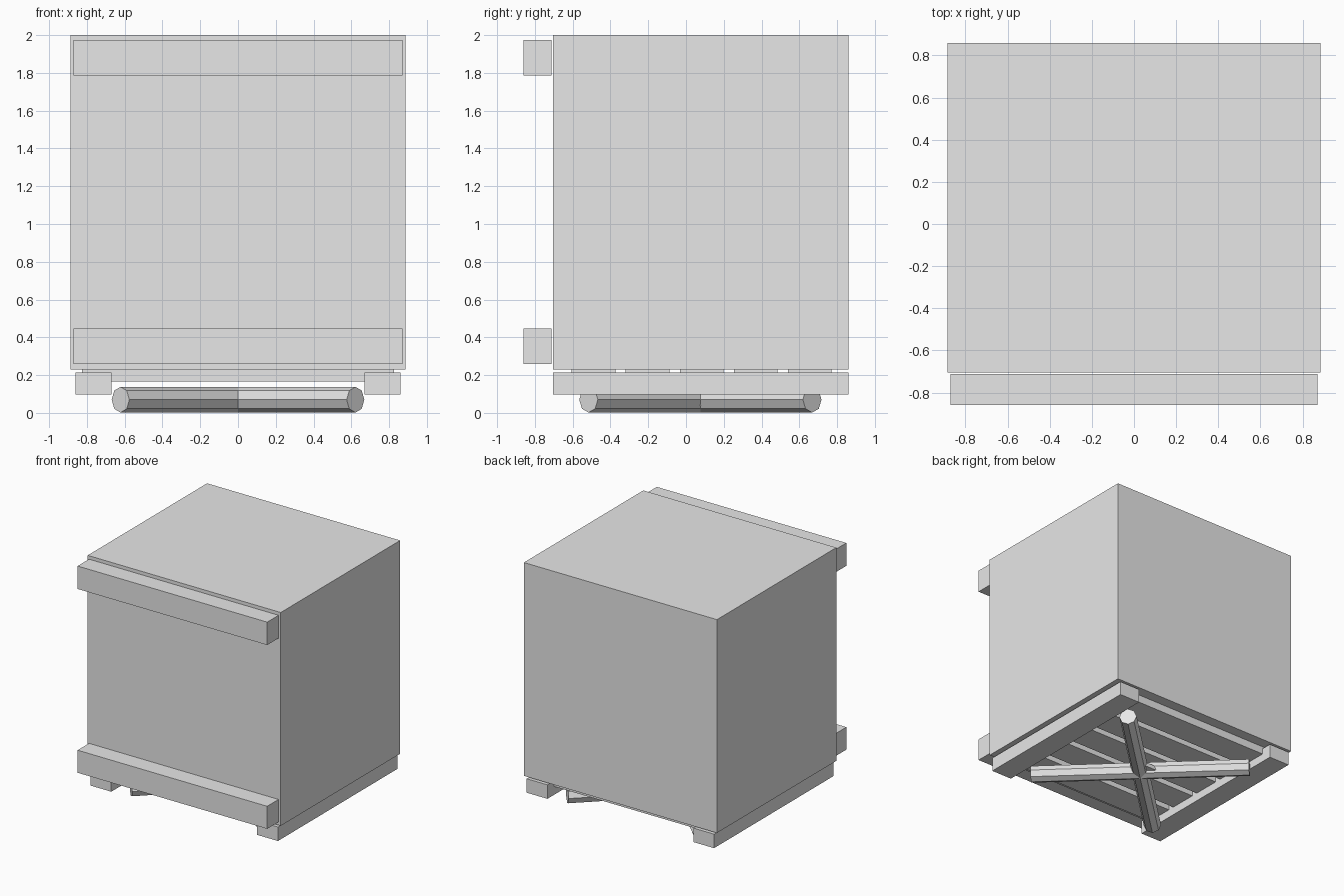
import bpy
import bmesh
from mathutils import Vector

default = bpy.data.objects.get("Cube")
if default:
    bpy.data.objects.remove(default)

# Single plain grey
grey = bpy.data.materials.new("plain_grey")
grey.use_nodes = True
grey.diffuse_color = (0.8, 0.8, 0.8, 1)
grey.node_tree.nodes["Principled BSDF"].inputs["Base Color"].default_value = (0.8, 0.8, 0.8, 1)


def finish(name, bm):
    bmesh.ops.recalc_face_normals(bm, faces=bm.faces)
    mesh = bpy.data.meshes.new(name)
    bm.to_mesh(mesh)
    bm.free()
    mesh.materials.append(grey)
    obj = bpy.data.objects.new(name, mesh)
    bpy.context.collection.objects.link(obj)
    return obj


def box(name, low, high):
    low, high = Vector(low), Vector(high)
    bm = bmesh.new()
    bmesh.ops.create_cube(bm, size=1)
    bmesh.ops.scale(bm, vec=high - low, verts=bm.verts)
    bmesh.ops.translate(bm, vec=(low + high) / 2, verts=bm.verts)
    return finish(name, bm)


FRONT, BACK = -0.705, 0.86

# Main cabinet
box("cabinet", (-0.886, FRONT, 0.23), (0.886, BACK, 2))

# Horizontal bars standing just off the front face
for name, low, high in (("upper_bar", 1.785, 1.975), ("lower_bar", 0.26, 0.447)):
    box(name, (-0.87, -0.86, low), (0.87, -0.711, high))

# Skids running front to back
for name, side in (("left_skid", 1), ("right_skid", -1)):
    xs = sorted((side * 0.67, side * 0.86))
    box(name, (xs[0], FRONT, 0.097), (xs[1], BACK, 0.213))

# Slats across the skids
for i in range(5):
    y = -0.605 + i * 0.286
    box(f"slat_{i + 1}", (-0.825, y, 0.165), (0.825, y + 0.232, 0.23))

# Crossed eight-sided brace beams
centre = Vector((0, 0.076, 0.07))
for name, side in (("brace_a", 1), ("brace_b", -1)):
    half = Vector((side * 0.622, 0.592, 0))
    bm = bmesh.new()
    bmesh.ops.create_cone(bm, cap_ends=True, segments=8, radius1=0.068,
                          radius2=0.068, depth=2 * half.length)
    turn = half.to_track_quat("Z", "Y").to_matrix()
    bmesh.ops.rotate(bm, matrix=turn, verts=bm.verts)
    bmesh.ops.translate(bm, vec=centre, verts=bm.verts)
    finish(name, bm)

# Small tapered gusset between the beams
bm = bmesh.new()
corners = ((0.085, -0.08), (0.085, 0.205), (-0.09, 0.205))
upper = ((0.07, -0.06), (0.07, 0.205), (-0.065, 0.205))
rings = [[bm.verts.new((x, y, z)) for x, y in ring]
         for ring, z in ((corners, 0.04), (upper, 0.073))]
bm.faces.new(rings[0])
bm.faces.new(rings[1])
for i in range(3):
    j = (i + 1) % 3
    bm.faces.new((rings[0][i], rings[0][j], rings[1][j], rings[1][i]))
finish("brace_gusset", bm)
